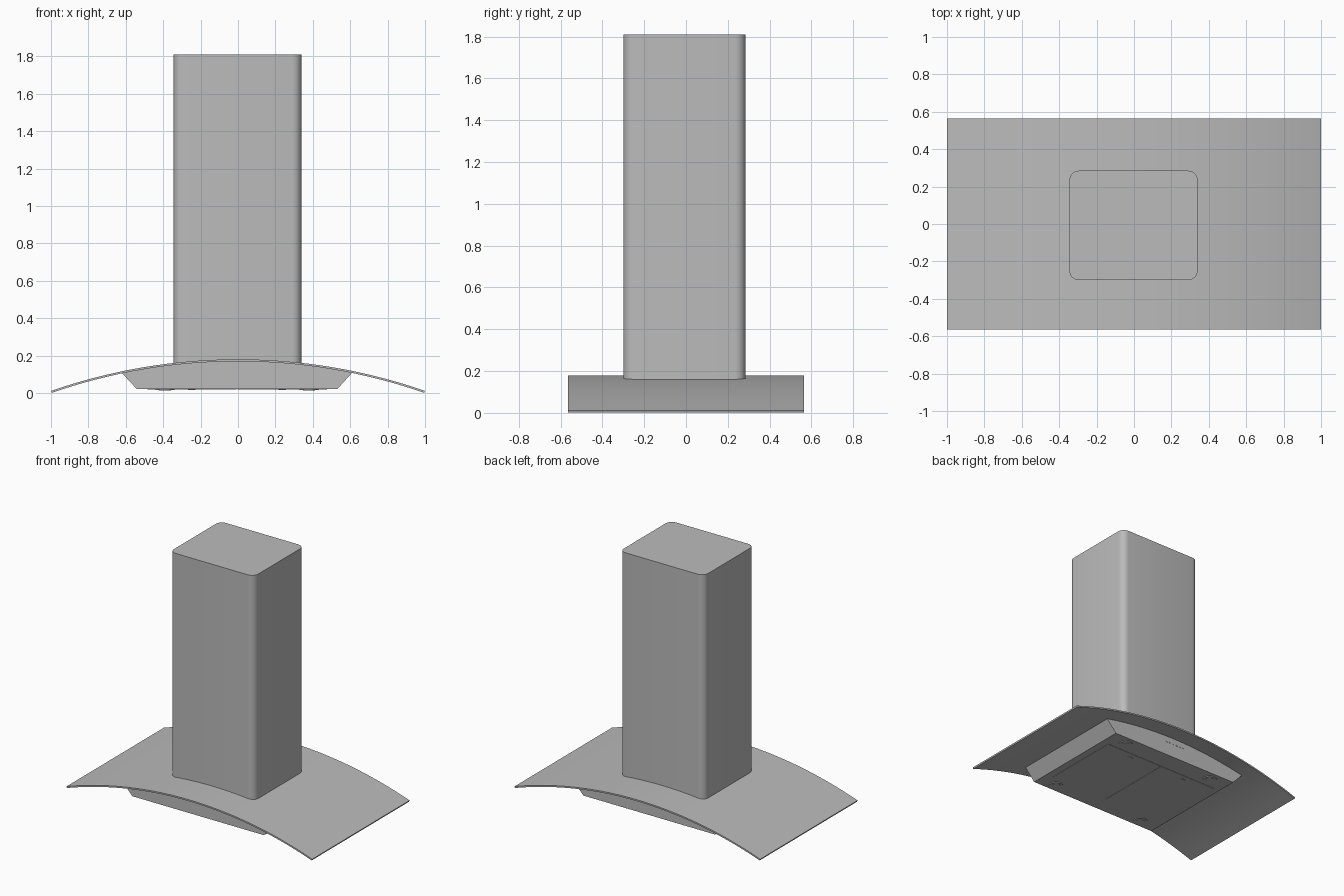
import bpy, bmesh, math
from mathutils import Vector

cube = bpy.data.objects.get("Cube")
if cube:
    bpy.data.objects.remove(cube, do_unlink=True)

steel = bpy.data.materials.new("brushed grey")
steel.use_nodes = True
GREY = (0.5, 0.5, 0.5, 1)
steel.diffuse_color = GREY
steel.node_tree.nodes["Principled BSDF"].inputs["Base Color"].default_value = GREY

RADIUS, APEX, THICK = 3.03, 0.169, 0.011   # canopy arc (underside)


def arc_z(x, lift=0.0):
    r = RADIUS + lift
    return APEX - RADIUS + math.sqrt(r * r - x * x)


def extrude(name, points, direction, smooth=False):
    """Close a planar outline and extrude it along a direction."""
    bm = bmesh.new()
    face = bm.faces.new([bm.verts.new(p) for p in points])
    out = bmesh.ops.extrude_face_region(bm, geom=[face])
    verts = [g for g in out["geom"] if isinstance(g, bmesh.types.BMVert)]
    bmesh.ops.translate(bm, verts=verts, vec=Vector(direction))
    bmesh.ops.recalc_face_normals(bm, faces=bm.faces)
    mesh = bpy.data.meshes.new(name)
    bm.to_mesh(mesh)
    bm.free()
    mesh.materials.append(steel)
    obj = bpy.data.objects.new(name, mesh)
    bpy.context.collection.objects.link(obj)
    if smooth:
        bpy.ops.object.select_all(action='DESELECT')
        bpy.context.view_layer.objects.active = obj
        obj.select_set(True)
        bpy.ops.object.shade_smooth_by_angle(angle=math.radians(30))
    return obj


def rounded_rect(x0, x1, y0, y1, r, z, steps=6):
    pts = []
    corners = [(x1 - r, y1 - r), (x0 + r, y1 - r), (x0 + r, y0 + r), (x1 - r, y0 + r)]
    for k, (cx, cy) in enumerate(corners):
        for i in range(steps + 1):
            a = math.pi / 2 * (k + i / steps)
            pts.append((cx + r * math.cos(a), cy + r * math.sin(a), z))
    return pts


def plate(name, x0, x1, y0, y1, z0, z1):
    return extrude(name, [(x0, y0, z0), (x1, y0, z0), (x1, y1, z0), (x0, y1, z0)],
                   (0, 0, z1 - z0))


def circle(cx, cy, z, r, n=24):
    return [(cx + r * math.cos(2 * math.pi * i / n),
             cy + r * math.sin(2 * math.pi * i / n), z) for i in range(n)]


# Curved canopy sheet with radially cut ends
N = 32
half = math.asin(0.9985 / (RADIUS + THICK))
angles = [half * (2 * i / N - 1) for i in range(N + 1)]
cz = APEX - RADIUS


def arc_points(r):
    return [(r * math.sin(a), -0.565, cz + r * math.cos(a)) for a in angles]


extrude("canopy", arc_points(RADIUS) + arc_points(RADIUS + THICK)[::-1], (0, 1.13, 0), True)

# Housing under the canopy: sloped ends, top following the arc
FRONT, BACK, BASE = -0.455, 0.435, 0.02
top = [0.61 - 1.23 * i / 20 for i in range(21)]
outline = [(-0.54, FRONT, BASE), (0.53, FRONT, BASE)]
outline += [(x, FRONT, arc_z(x, 0.001)) for x in top]
extrude("housing", outline, (0, BACK - FRONT, 0), True)

# Chimney with rounded vertical corners
extrude("chimney", rounded_rect(-0.345, 0.34, -0.30, 0.285, 0.05, 0.155), (0, 0, 1.655), True)

# Pair of filter panels with small latches
for side, x0, x1 in (("right", -0.485, -0.008), ("left", -0.002, 0.475)):
    plate("filter_" + side, x0, x1, -0.32, 0.285, BASE - 0.002, BASE + 0.005)
    mid = (x0 + x1) / 2
    plate("filter_latch_" + side, mid - 0.02, mid + 0.02, 0.237, 0.247, BASE - 0.004, BASE)

# Four round lamps, each a rim with a raised lens
for i, x in enumerate((-0.39, 0.38)):
    for j, y in enumerate((-0.395, 0.36)):
        tag = ("right", "left")[i] + "_" + ("front", "back")[j]
        extrude("lamp_rim_" + tag, circle(x, y, BASE - 0.005, 0.05), (0, 0, 0.007), True)
        extrude("lamp_lens_" + tag, circle(x, y, BASE - 0.007, 0.033), (0, 0, 0.004), True)

# Row of control buttons on the housing
for i in range(6):
    x = -0.085 + 0.03 * i
    ring = [(x + a, BACK - 0.002, 0.125 + b) for a, b, _ in circle(0, 0, 0, 0.006, 12)]
    extrude("button_%d" % (i + 1), ring, (0, 0.006, 0), True)
